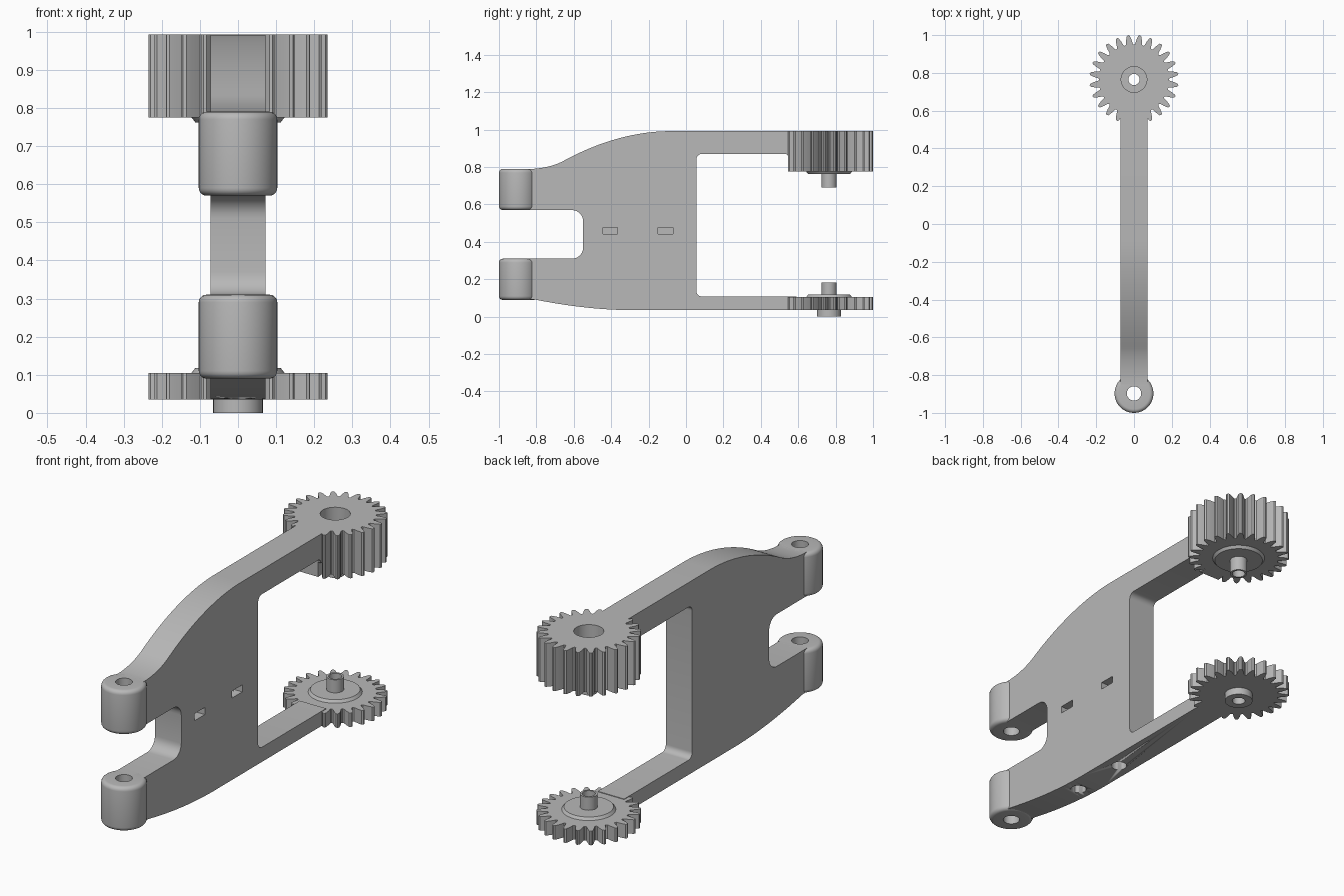
import bpy, bmesh, math
from mathutils import Vector, Matrix
from mathutils.geometry import interpolate_bezier

if "Cube" in bpy.data.objects:
    bpy.data.objects.remove(bpy.data.objects["Cube"], do_unlink=True)

grey = bpy.data.materials.new("plain_grey")
grey.use_nodes = True
colour = (0.48, 0.48, 0.48, 1)
grey.diffuse_color = colour
grey.node_tree.nodes["Principled BSDF"].inputs["Base Color"].default_value = colour

HALF = 0.0725      # half thickness of the plate
GEAR_Y, LUG_Y = 0.765, -0.897
TEETH, STEPS = 24, 8


def finish(name, bm):
    bmesh.ops.recalc_face_normals(bm, faces=bm.faces)
    mesh = bpy.data.meshes.new(name)
    bm.to_mesh(mesh)
    bm.free()
    obj = bpy.data.objects.new(name, mesh)
    bpy.context.collection.objects.link(obj)
    mesh.materials.append(grey)
    bpy.ops.object.select_all(action="DESELECT")
    obj.select_set(True)
    bpy.context.view_layer.objects.active = obj
    bpy.ops.object.shade_smooth_by_angle(angle=math.radians(30))
    return obj


def stack(name, rings, y, count):
    """Closed skin through rings; each ring is (radius or radius function, z)."""
    bm = bmesh.new()
    loops = []
    for radius, z in rings:
        loop = []
        for i in range(count):
            a = math.tau * i / count
            r = radius(i) if callable(radius) else radius
            loop.append(bm.verts.new((r * math.cos(a), y + r * math.sin(a), z)))
        loops.append(loop)
    for a, b in zip(loops, loops[1:] + loops[:1]):
        for i in range(count):
            j = (i + 1) % count
            bm.faces.new((a[i], a[j], b[j], b[i]))
    return finish(name, bm)


def bezier(p, h1, h2, q, n=14):
    return interpolate_bezier(Vector(p), Vector(h1), Vector(h2), Vector(q), n)


def corner(p, c, q):
    p, c, q = Vector(p), Vector(c), Vector(q)
    return bezier(p, p.lerp(c, 0.55), q.lerp(c, 0.55), q, 8)


# Side profile of the forked plate with its two arms
outline = [(-0.85, 0.79)]
outline += bezier((-0.82, 0.79), (-0.75, 0.795), (-0.70, 0.81), (-0.66, 0.83))
outline += bezier((-0.66, 0.83), (-0.48, 0.93), (-0.28, 0.992), (-0.08, 0.992), 24)[1:]
outline += [(0.59, 0.992), (0.59, 0.845), (0.553, 0.845)]
outline += corner((0.548, 0.85), (0.547, 0.87), (0.53, 0.87))
outline += corner((0.085, 0.87), (0.055, 0.87), (0.055, 0.84))
outline += corner((0.055, 0.138), (0.055, 0.108), (0.085, 0.108))
outline += [(0.59, 0.108), (0.59, 0.035)]
outline += bezier((-0.3, 0.035), (-0.48, 0.037), (-0.65, 0.06), (-0.81, 0.092), 20)
outline += [(-0.85, 0.095), (-0.85, 0.31)]
outline += corner((-0.61, 0.31), (-0.55, 0.31), (-0.55, 0.37))
outline += corner((-0.55, 0.51), (-0.55, 0.57), (-0.61, 0.57))
outline += [(-0.85, 0.57)]

bm = bmesh.new()
face = bm.faces.new([bm.verts.new((-HALF, p[0], p[1])) for p in outline])
extruded = bmesh.ops.extrude_face_region(bm, geom=[face])["geom"]
bmesh.ops.translate(bm, vec=(2 * HALF, 0, 0),
                    verts=[v for v in extruded if isinstance(v, bmesh.types.BMVert)])
plate = finish("forked_plate", bm)

# Bolt holes from below and nut pockets in the left face
for y in (-0.405, -0.11):
    for kind in ("hole", "pocket"):
        bm = bmesh.new()
        if kind == "hole":
            bmesh.ops.create_cone(bm, cap_ends=True, segments=32, radius1=0.036,
                                  radius2=0.036, depth=0.5,
                                  matrix=Matrix.Translation((0, y, 0.21)))
        else:
            bmesh.ops.create_cube(bm, size=1, matrix=Matrix.Translation((0.045, y, 0.46))
                                  @ Matrix.Diagonal((0.17, 0.08, 0.035, 1)))
        cutter = finish("cutter", bm)
        cutter.hide_render = True
        cut = plate.modifiers.new("cut", "BOOLEAN")
        cut.operation, cut.solver, cut.object = "DIFFERENCE", "EXACT", cutter
        bpy.context.view_layer.objects.active = plate
        bpy.ops.object.modifier_apply(modifier=cut.name)
        bpy.data.objects.remove(cutter, do_unlink=True)

# Rounded hinge lugs with through bores
LUG_R, BORE, ROUND = 0.103, 0.038, 0.02
for name, low, high in (("lower_lug", 0.09, 0.31), ("upper_lug", 0.57, 0.79)):
    arc = [(math.cos(k * math.pi / 10), math.sin(k * math.pi / 10)) for k in range(6)]
    inner = LUG_R - ROUND
    rings = [(BORE, low)]
    rings += [(inner + ROUND * c, low + ROUND - ROUND * s) for c, s in reversed(arc)]
    rings += [(inner + ROUND * c, high - ROUND + ROUND * s) for c, s in arc]
    rings += [(BORE, high)]
    stack(name, rings, LUG_Y, 64)

# Tooth radii from gap centre to gap centre
TOOTH = (0.184, 0.188, 0.213, 0.233, 0.237, 0.233, 0.213, 0.188)


def toothed(i):
    # Solid filler replaces the two teeth where the arm joins
    off = abs(i - 0.75 * TEETH * STEPS)
    if off <= STEPS:
        return 0.217 / max(math.cos(math.tau * off / (TEETH * STEPS)), 0.9)
    return TOOTH[i % STEPS]


# Gears with collar, hollow pin and hub
stack("upper_gear", [
    (toothed, 0.775), (toothed, 0.992), (0.068, 0.992), (0.068, 0.86),
    (0.03, 0.86), (0.03, 0.69), (0.04, 0.69), (0.04, 0.762),
    (0.112, 0.762), (0.122, 0.775)], GEAR_Y, TEETH * STEPS)
stack("lower_gear", [
    (toothed, 0.035), (toothed, 0.105), (0.122, 0.105), (0.112, 0.118),
    (0.04, 0.118), (0.04, 0.183), (0.03, 0.183), (0.03, 0),
    (0.065, 0), (0.065, 0.035)], GEAR_Y, TEETH * STEPS)
